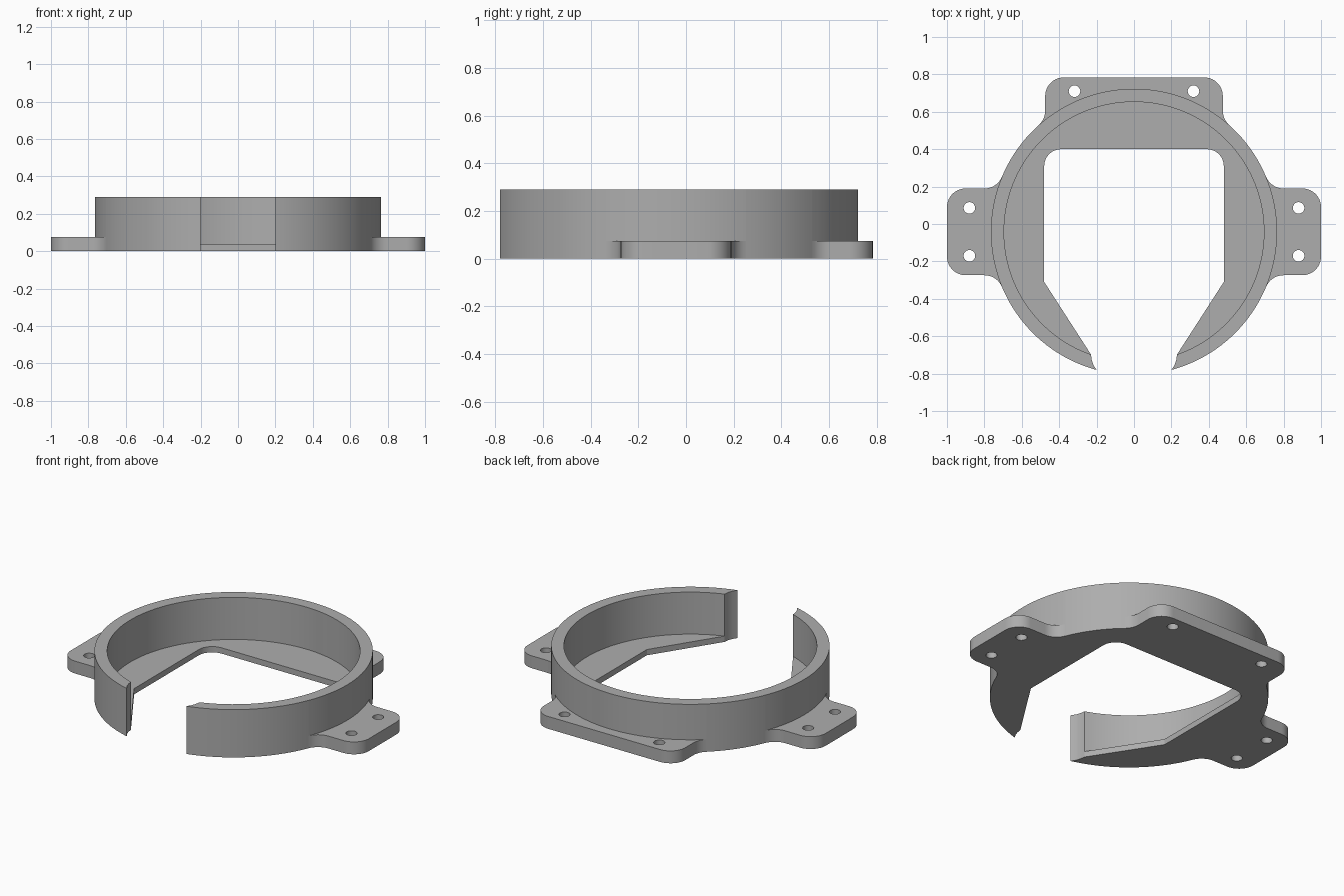
import bpy, bmesh
from math import sin, cos, radians, degrees, atan2, sqrt
from mathutils import Vector
from mathutils.geometry import tessellate_polygon

if "Cube" in bpy.data.objects:
    bpy.data.objects.remove(bpy.data.objects["Cube"])

CY = -0.042                                   # ring centre in y; profiles are ring-centred
R_OUT, R_IN, FIL, COR = 0.765, 0.695, 0.1, 0.1
FLOOR, TAB, TOP = 0.035, 0.075, 0.29
bm = bmesh.new()


def arc(cx, cy, r, a0, a1, step=3.0):
    n = max(4, round(abs(a1 - a0) / step))
    return [(cx + r * cos(radians(a0 + (a1 - a0) * i / n)),
             cy + r * sin(radians(a0 + (a1 - a0) * i / n))) for i in range(n + 1)]


def mirror(pts):
    return [(-x, y) for x, y in reversed(pts)]


def join(*paths):
    out = []
    for p in paths:
        for q in p:
            if not out or (Vector(q) - Vector(out[-1])).length > 1e-5:
                out.append(q)
    if (Vector(out[0]) - Vector(out[-1])).length < 1e-5:
        out.pop()
    return out


def wall(pts, z0, z1):
    """Upright strip, material on the left of the path."""
    for (ax, ay), (bx, by) in zip(pts, pts[1:]):
        bm.faces.new([bm.verts.new((x, y + CY, z)) for x, y, z in
                      ((ax, ay, z0), (bx, by, z0), (bx, by, z1), (ax, ay, z1))])


def cap(loops, z, up=True):
    """Flat face with optional holes."""
    loops = [[Vector((x, y, 0)) for x, y in lp] for lp in loops]
    flat = [v for lp in loops for v in lp]
    vs = [bm.verts.new((v.x, v.y + CY, z)) for v in flat]
    for a, b, c in tessellate_polygon(loops):
        ccw = (flat[b] - flat[a]).cross(flat[c] - flat[a]).z > 0
        bm.faces.new([vs[i] for i in ((a, b, c) if ccw == up else (a, c, b))])


# side tab profile with tangent fillets into the ring
h = 0.232
fx = sqrt((R_OUT + FIL) ** 2 - (h + FIL) ** 2)
a_side = degrees(atan2(h + FIL, fx))
lower = join(arc(fx, -h - FIL, FIL, 180 - a_side, 90, 8), arc(1 - COR, -h + COR, COR, -90, 0, 8))
side_r = join(lower, [(x, -y) for x, y in reversed(lower)])
side_l = mirror(side_r)

# back tab profile
w, top_y = 0.475, 0.826
fy = sqrt((R_OUT + FIL) ** 2 - (w + FIL) ** 2)
a_back = degrees(atan2(fy, w + FIL))
half = join(arc(w + FIL, fy, FIL, 180 + a_back, 180, 8), arc(w - COR, top_y - COR, COR, 0, 90, 8))
back = join(half, mirror(half))

# ring arcs, split where the tabs meet them
a_end = degrees(atan2(-0.738, 0.2))
cuts = [a_end, -a_side, a_side, a_back, 180 - a_back, 180 - a_side, 180 + a_side, 180 - a_end]
arcs = [arc(0, 0, R_OUT, a, b, 2.5) for a, b in zip(cuts, cuts[1:])]
a_in = degrees(atan2(-0.656, 0.23))
inner = arc(0, 0, R_IN, a_in, 180 - a_in, 2.5)

# curved ends of the gap, and the edge of the floor opening
end_l = [arcs[-1][-1], (-0.217, -0.712), (-0.226, -0.685), inner[-1]]
end_r = mirror(end_l)
edge_l = [inner[-1], (-0.48, -0.268)] + arc(-0.39, 0.352, 0.09, 180, 90, 8)
edge = edge_l + mirror(edge_l)

# screw holes, clockwise
hole = lambda x, y: arc(x, y, 0.031, 360, 0, 15)
holes_r = [hole(0.88, 0.128), hole(0.88, -0.128)]
holes_l = [hole(-0.88, 0.128), hole(-0.88, -0.128)]
holes_b = [hole(0.318, 0.752), hole(-0.318, 0.752)]
all_holes = holes_r + holes_l + holes_b

# underside, wall rim, floor
outline = join(arcs[0], side_r, arcs[2], back, arcs[4], side_l, arcs[6], end_l, edge, end_r)
cap([outline] + [hl[:-1] for hl in all_holes], 0, up=False)
cap([join(*arcs, end_l, inner[::-1], end_r)], TOP)
cap([join(inner, edge)], FLOOR)

# tabs
for tab, seat, holes in ((side_r, arcs[1], holes_r), (back, arcs[3], holes_b), (side_l, arcs[5], holes_l)):
    cap([join(tab, seat[::-1])] + [hl[:-1] for hl in holes], TAB)
    wall(tab, 0, TAB)
    wall(seat, TAB, TOP)
for hl in all_holes:
    wall(hl, 0, TAB)

# upright walls
for p in arcs[::2] + [end_l, end_r]:
    wall(p, 0, TOP)
wall(inner[::-1], FLOOR, TOP)
wall(edge, 0, FLOOR)

bmesh.ops.remove_doubles(bm, verts=bm.verts, dist=1e-5)
mesh = bpy.data.meshes.new("open_ring_bracket")
bm.to_mesh(mesh)
bm.free()
grey = bpy.data.materials.new("plain grey")
grey.diffuse_color = (0.42, 0.42, 0.42, 1)
grey.use_nodes = True
grey.node_tree.nodes["Principled BSDF"].inputs["Base Color"].default_value = grey.diffuse_color
mesh.materials.append(grey)
obj = bpy.data.objects.new("open_ring_bracket", mesh)
bpy.context.collection.objects.link(obj)
bpy.context.view_layer.objects.active = obj
obj.select_set(True)
bpy.ops.object.shade_smooth_by_angle(angle=radians(30))
